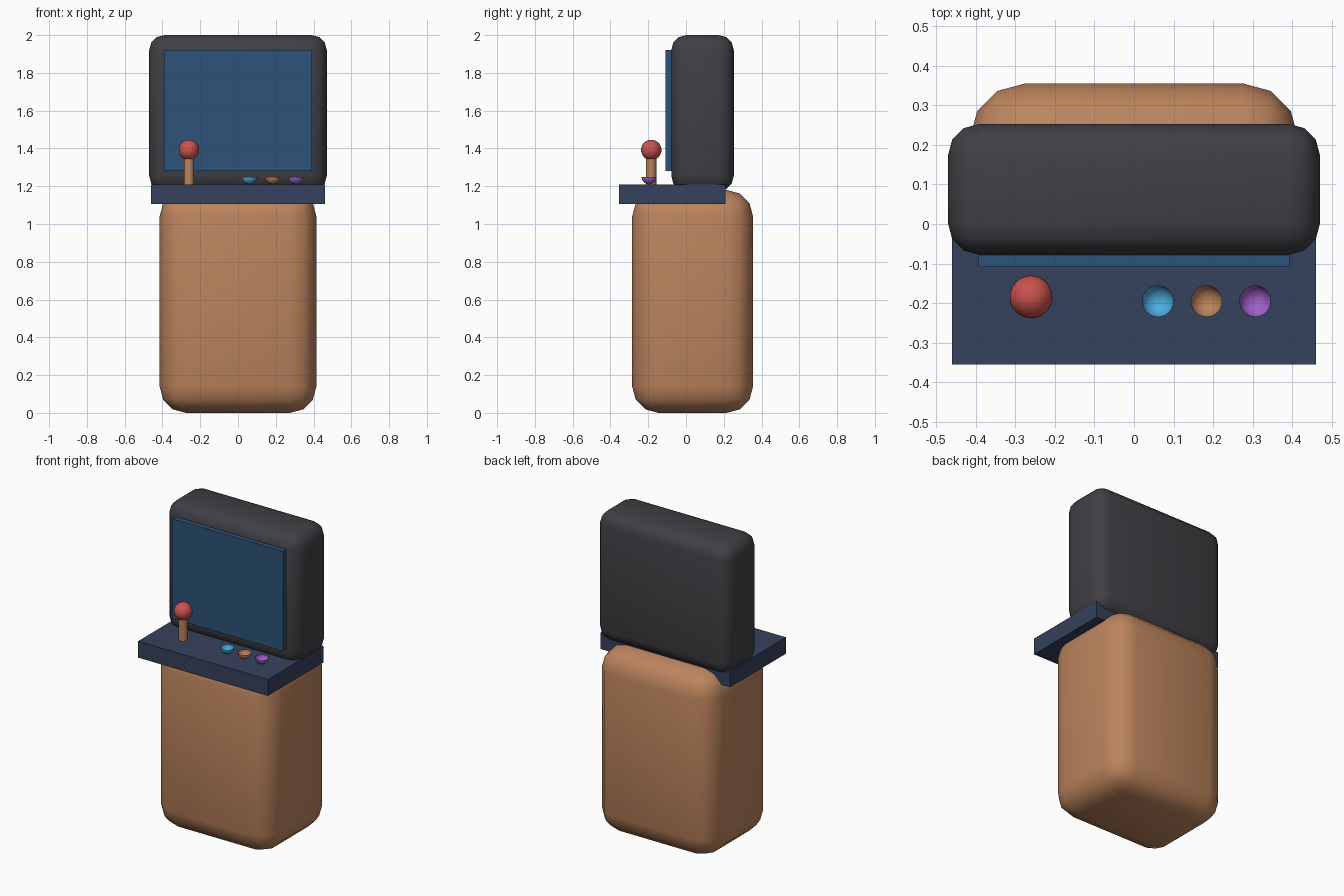
import bpy
import bmesh
from mathutils import Vector

cube = bpy.data.objects.get("Cube")
if cube:
    bpy.data.objects.remove(cube, do_unlink=True)


def material(name, rgb):
    mat = bpy.data.materials.new(name)
    mat.use_nodes = True
    mat.diffuse_color = (*rgb, 1)
    mat.node_tree.nodes["Principled BSDF"].inputs["Base Color"].default_value = (*rgb, 1)
    return mat


wood = material("warm brown", (0.50, 0.23, 0.11))
charcoal = material("charcoal", (0.052, 0.05, 0.058))
navy = material("navy", (0.036, 0.053, 0.106))
glass = material("screen blue", (0.027, 0.085, 0.19))
red = material("red", (0.58, 0.085, 0.075))
cyan = material("sky blue", (0.07, 0.41, 0.73))
purple = material("purple", (0.35, 0.12, 0.58))


def add_object(name, bm, mat, smooth):
    mesh = bpy.data.meshes.new(name)
    for face in bm.faces:
        face.smooth = smooth
    bm.to_mesh(mesh)
    bm.free()
    mesh.materials.append(mat)
    obj = bpy.data.objects.new(name, mesh)
    bpy.context.collection.objects.link(obj)
    return obj


def box(name, low, high, mat, bevel=0):
    low, high = Vector(low), Vector(high)
    bm = bmesh.new()
    bmesh.ops.create_cube(bm, size=1)
    bmesh.ops.scale(bm, vec=high - low, verts=bm.verts)
    obj = add_object(name, bm, mat, bevel > 0)
    obj.location = (low + high) / 2
    if bevel:
        mod = obj.modifiers.new("rounded edges", "BEVEL")
        mod.width = bevel
        mod.segments = 3
        mod.limit_method = "NONE"
    return obj


def ball(name, centre, radius, mat, bowl=False):
    bm = bmesh.new()
    bmesh.ops.create_uvsphere(bm, u_segments=24, v_segments=16, radius=radius)
    if bowl:
        upper = [v for v in bm.verts if v.co.z > radius * 0.01]
        bmesh.ops.delete(bm, geom=upper, context="VERTS")
    obj = add_object(name, bm, mat, True)
    obj.location = centre
    return obj


# Cabinet, control deck and display housing
box("cabinet_body", (-0.415, -0.285, 0), (0.415, 0.355, 1.18), wood, 0.14)
box("control_deck", (-0.46, -0.355, 1.105), (0.46, 0.21, 1.21), navy)
box("display_housing", (-0.47, -0.078, 1.175), (0.47, 0.253, 2), charcoal, 0.08)
box("screen", (-0.393, -0.108, 1.28), (0.393, -0.07, 1.92), glass)

# Joystick
bm = bmesh.new()
bmesh.ops.create_cone(bm, cap_ends=True, segments=16, radius1=0.027, radius2=0.027, depth=0.17)
shaft = add_object("joystick_shaft", bm, wood, False)
shaft.location = (-0.26, -0.184, 1.285)
for face in shaft.data.polygons:
    face.use_smooth = abs(face.normal.z) < 0.5
ball("joystick_knob", (-0.26, -0.184, 1.392), 0.054, red)

# Row of cup-shaped buttons
for i, (label, mat) in enumerate((("left", cyan), ("middle", wood), ("right", purple))):
    ball("button_" + str(i + 1), (0.06 + 0.123 * i, -0.195, 1.25), 0.04, mat, bowl=True)
